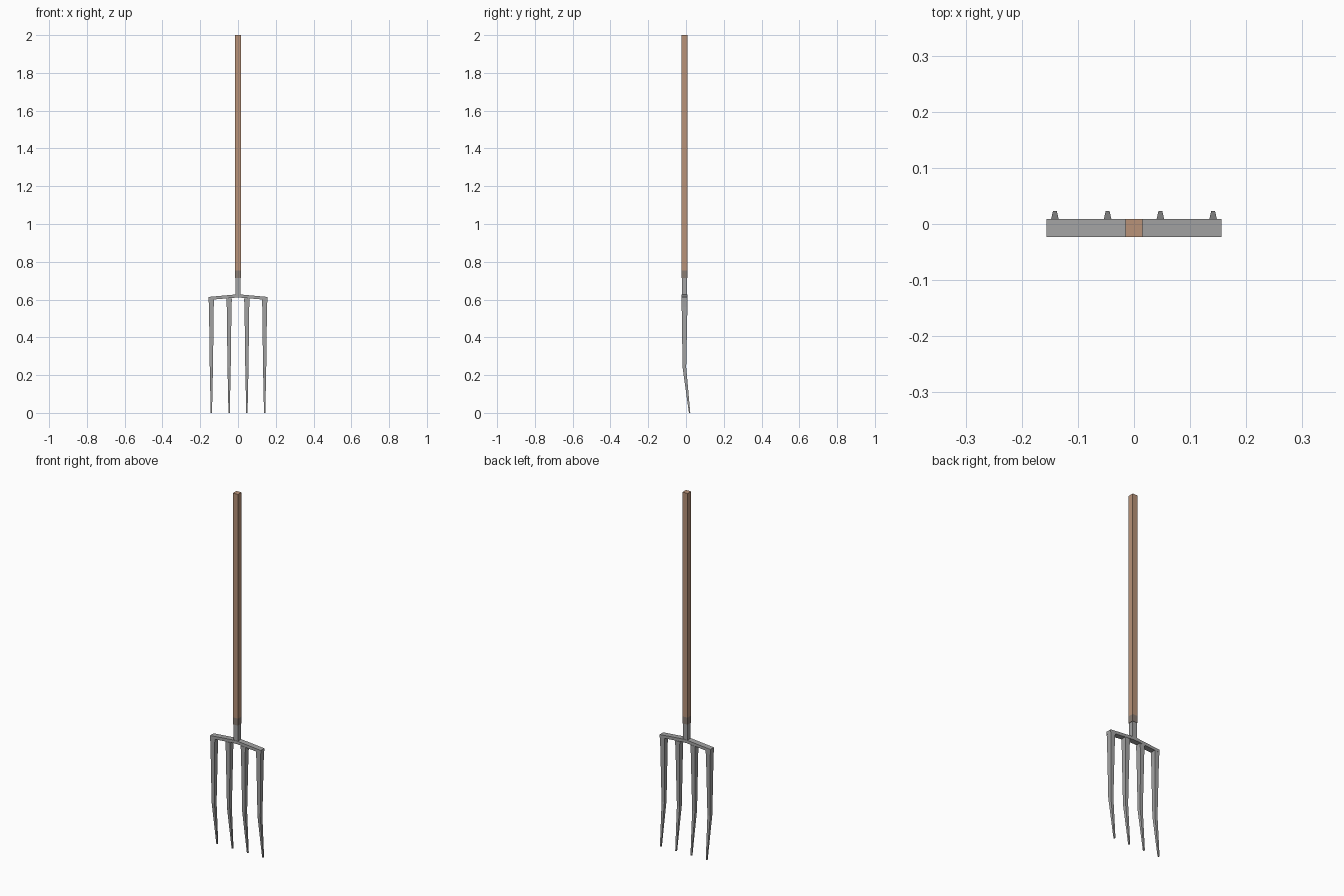
import bpy, bmesh

if "Cube" in bpy.data.objects:
    bpy.data.objects.remove(bpy.data.objects["Cube"])


def material(name, rgb):
    m = bpy.data.materials.new(name)
    m.diffuse_color = (*rgb, 1)
    m.use_nodes = True
    m.node_tree.nodes["Principled BSDF"].inputs["Base Color"].default_value = m.diffuse_color
    return m


WOOD = material("brown wood", (0.48, 0.29, 0.19))
STEEL = material("grey steel", (0.37, 0.37, 0.37))
COLLAR = material("dark collar", (0.25, 0.20, 0.17))


def finish(name, bm, mat):
    bmesh.ops.recalc_face_normals(bm, faces=bm.faces)
    me = bpy.data.meshes.new(name)
    bm.to_mesh(me)
    bm.free()
    me.materials.append(mat)
    ob = bpy.data.objects.new(name, me)
    bpy.context.collection.objects.link(ob)
    return ob


def loft(name, sections, mat):
    """Square rod through sections (x0, x1, y0, y1, z)."""
    bm = bmesh.new()
    rings = [[bm.verts.new(p) for p in ((a, c, z), (b, c, z), (b, d, z), (a, d, z))]
             for a, b, c, d, z in sections]
    for r, s in zip(rings, rings[1:]):
        for i in range(4):
            j = (i + 1) % 4
            bm.faces.new((r[i], r[j], s[j], s[i]))
    bm.faces.new(rings[0])
    bm.faces.new(rings[-1])
    return finish(name, bm, mat)


Y0, Y1 = -0.0228, 0.0085

# Handle, collar and neck
loft("handle", [(-0.0155, 0.0155, Y0, Y1, 0.753), (-0.0155, 0.0155, Y0, Y1, 2.0)], WOOD)
loft("collar", [(-0.0155, 0.0155, Y0, Y1, 0.714), (-0.0155, 0.0155, Y0, Y1, 0.753)], COLLAR)
loft("neck", [(-0.0135, 0.0135, Y0 + 0.002, Y1 - 0.002, 0.615),
              (-0.0135, 0.0135, Y0 + 0.002, Y1 - 0.002, 0.714)], STEEL)

# Shallow arched crossbar, extruded from its front profile
half = [(0.013, 0.627), (0.156, 0.614), (0.156, 0.598), (0.013, 0.61)]
profile = half + [(-x, z) for x, z in reversed(half)]
bm = bmesh.new()
face = bm.faces.new([bm.verts.new((x, Y0, z)) for x, z in profile])
ext = bmesh.ops.extrude_face_region(bm, geom=[face])
bmesh.ops.translate(bm, vec=(0, Y1 - Y0, 0),
                    verts=[v for v in ext["geom"] if isinstance(v, bmesh.types.BMVert)])
finish("crossbar", bm, STEEL)

# Four tapering tines, bent towards the back at the lower end
for label, cx in (("outer", 0.141), ("inner", 0.047)):
    for side, s in (("left", -1), ("right", 1)):
        x = cx * s
        rows = [(0.015, Y0, Y1, 0.606), (0.0125, Y0, Y1 - 0.001, 0.56),
                (0.0085, -0.018, 0.001, 0.24), (0.0035, 0.0155, 0.0228, 0.0)]
        loft(f"{side}_{label}_tine",
             [(x - w, x + w, a, b, z) for w, a, b, z in rows], STEEL)
